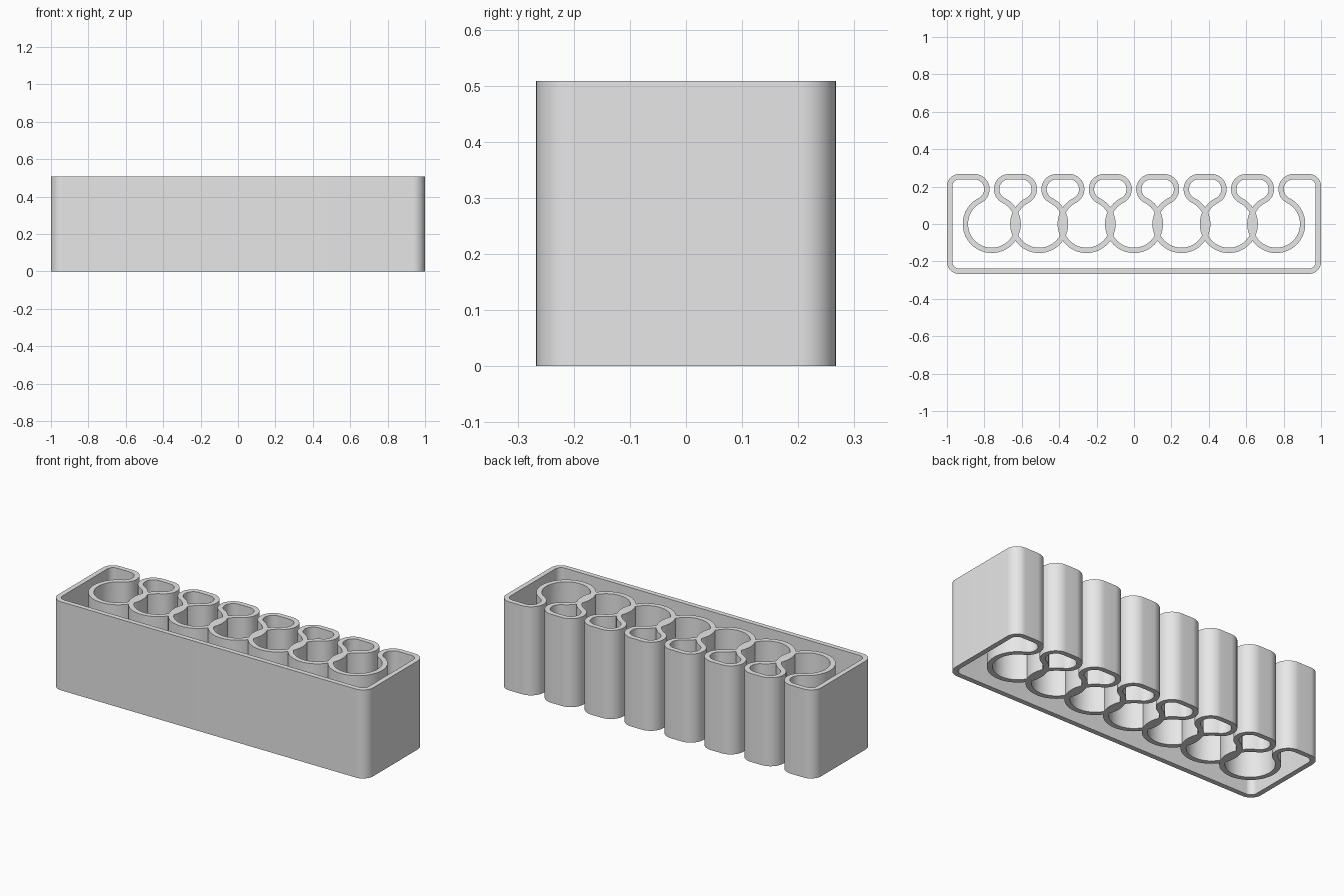
import bpy, bmesh
from math import cos, sin, radians, degrees, atan2

# Remove the default cube only
cube = bpy.data.objects.get("Cube")
if cube:
    bpy.data.objects.remove(cube, do_unlink=True)

HEIGHT = 0.508
WALL = 0.0285
HALF_X, HALF_Y = 1 - WALL / 2, 0.267 - WALL / 2    # wall centreline extents
PITCH, CLIPS = 0.2535, 7
CLIP_R, CORNER_R = 0.141, 0.051
LOBE_R, LOBE_X, LOBE_Y = 0.067, 0.093, 0.186       # rounded lips of each clip


def arc(cx, cy, r, start, end):
    """Points along an arc, angles in degrees."""
    n = max(6, int(abs(end - start) / 6))
    angles = [radians(start + (end - start) * i / n) for i in range(n + 1)]
    return [(cx + r * cos(a), cy + r * sin(a)) for a in angles]


# Wall centreline: the box front and sides
cx, cy = HALF_X - CORNER_R, HALF_Y - CORNER_R
path = arc(-cx, -cy, CORNER_R, 180, 270)
path += arc(cx, -cy, CORNER_R, 270, 360)
path += arc(cx, cy, CORNER_R, 0, 90)

# Back of the wall: lip, round clip, lip, repeated from left to right
touch = degrees(atan2(LOBE_Y, LOBE_X))
for i in reversed(range(CLIPS)):
    x = (i - (CLIPS - 1) / 2) * PITCH
    path += arc(x + LOBE_X, LOBE_Y, LOBE_R, 90, 180 + touch)
    path += arc(x, 0, CLIP_R, touch, -180 - touch)[1:-1]
    path += arc(x - LOBE_X, LOBE_Y, LOBE_R, -touch, 90)
path += arc(-cx, cy, CORNER_R, 90, 180)

# Raise the path into an upright ribbon
bm = bmesh.new()
low = [bm.verts.new((x, y, 0)) for x, y in path]
high = [bm.verts.new((x, y, HEIGHT)) for x, y in path]
for i in range(len(path)):
    j = (i + 1) % len(path)
    bm.faces.new((low[i], low[j], high[j], high[i]))
mesh = bpy.data.meshes.new("clip_rack_wall")
bm.to_mesh(mesh)
bm.free()
rack = bpy.data.objects.new("clip_rack_wall", mesh)
bpy.context.collection.objects.link(rack)

# Plain grey
grey = bpy.data.materials.new("light_grey")
grey.use_nodes = True
colour = (0.8, 0.8, 0.8, 1)
grey.diffuse_color = colour
grey.node_tree.nodes["Principled BSDF"].inputs["Base Color"].default_value = colour
mesh.materials.append(grey)

# Thicken evenly about the centreline, then smooth the curved sides
bpy.ops.object.select_all(action="DESELECT")
rack.select_set(True)
bpy.context.view_layer.objects.active = rack
solid = rack.modifiers.new("wall_thickness", "SOLIDIFY")
solid.thickness = WALL
solid.offset = 0
solid.use_even_offset = True
bpy.ops.object.modifier_apply(modifier=solid.name)
bpy.ops.object.shade_smooth_by_angle(angle=radians(30))
